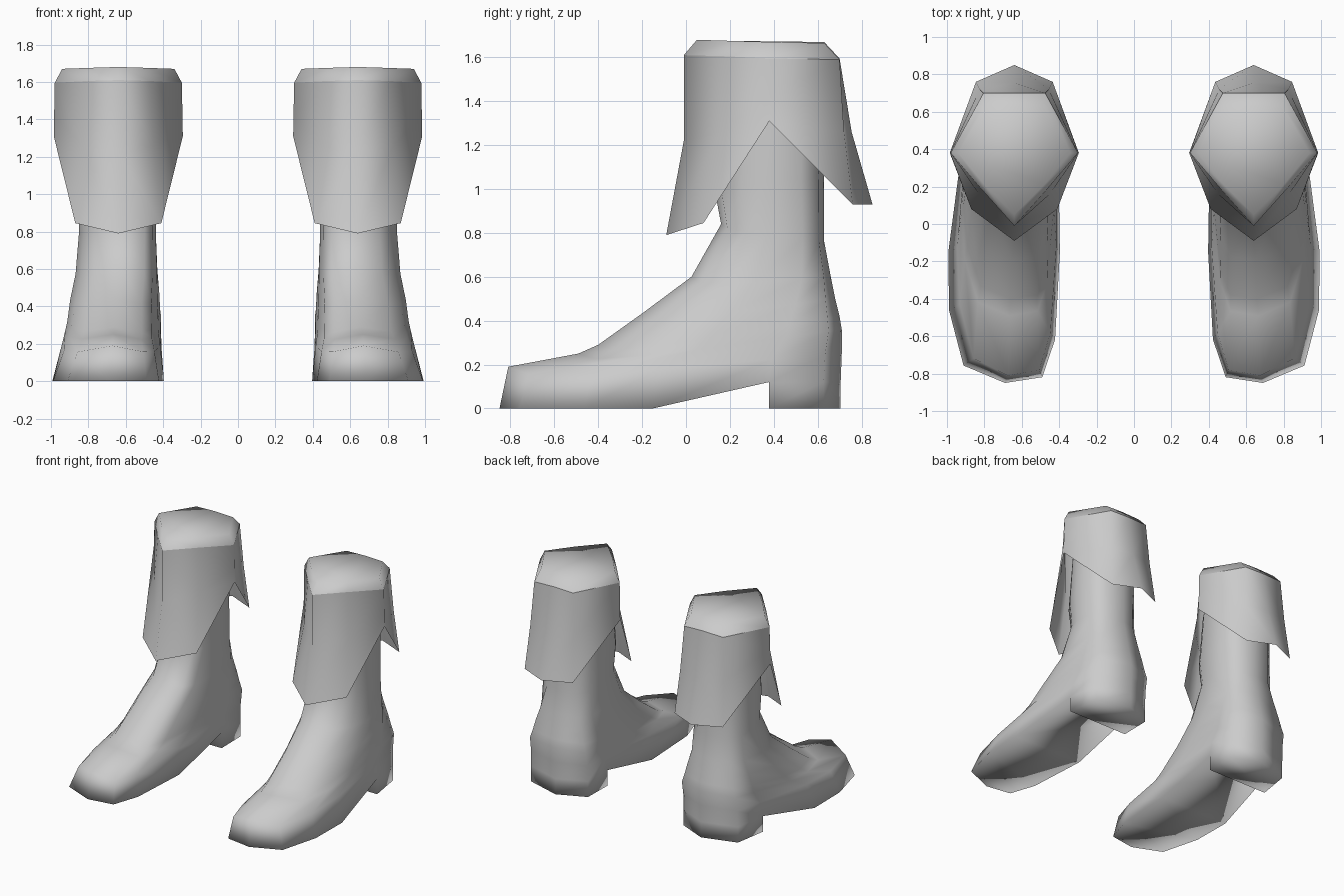
import bpy
from mathutils import Vector

cube = bpy.data.objects.get("Cube")
if cube:
    bpy.data.objects.remove(cube)

grey = bpy.data.materials.new("plain_grey")
grey.use_nodes = True
GREY = (0.6, 0.6, 0.6, 1)
grey.diffuse_color = GREY
grey.node_tree.nodes["Principled BSDF"].inputs["Base Color"].default_value = GREY


def lerp(a, b, t):
    return a + (b - a) * t


def loft(rings):
    """Join closed rings of equal length with quads."""
    n = len(rings[0])
    verts = [p for ring in rings for p in ring]
    faces = []
    for r in range(len(rings) - 1):
        for i in range(n):
            j = (i + 1) % n
            faces.append((r * n + i, r * n + j, (r + 1) * n + j, (r + 1) * n + i))
    return verts, faces


def make_pair(name, verts, faces):
    """Smooth part of the left boot, mirrored to the right one."""
    mesh = bpy.data.meshes.new(name)
    mesh.from_pydata(verts, [], faces)
    mesh.materials.append(grey)
    mesh.shade_smooth()
    obj = bpy.data.objects.new(name, mesh)
    bpy.context.collection.objects.link(obj)
    mirror = obj.modifiers.new("other_boot", "MIRROR")
    mirror.use_mirror_merge = False


# Foot outline: share of half width and share of length, toe to heel
OUTER = [(0.53, 0.06), (0.86, 0.25), (1, 0.45), (1, 0.79), (0.97, 0.95)]
INNER = [(-0.7, 0.02), (-0.9, 0.15), (-1, 0.45), (-1, 0.79), (-1, 0.94)]
OUTLINE = [(-0.13, 0)] + OUTER + [(-0.1, 1)] + INNER[::-1]
HEEL = range(4, 9)


def foot_ring(front, back, front_width, back_width, front_x, heel_share, crown):
    """Tilted ring; heel_share squares its back, crown rounds its front."""
    ring = []
    for s, v in OUTLINE:
        drop = crown * abs(s - OUTLINE[0][0]) * (1 - v)
        if 0.9 < v < 1:
            s *= heel_share
        x = lerp(front_x, 0.645, v) + s * lerp(front_width, back_width, v)
        z = lerp(front[1], back[1], v) - drop
        ring.append(Vector((x, lerp(front[0], back[0], v), z)))
    return ring


# Boot body: rings rising from the ground edge to the shaft
ground = foot_ring((-0.85, 0), (0.705, 0), 0.35, 0.235, 0.735, 1, 0)
for i in HEEL:
    ground[i].z = 0.12
body = [
    ground,
    foot_ring((-0.81, 0.19), (0.71, 0.25), 0.29, 0.235, 0.71, 1, 0.06),
    foot_ring((-0.49, 0.25), (0.71, 0.36), 0.26, 0.235, 0.70, 1, 0.05),
    foot_ring((-0.40, 0.29), (0.70, 0.42), 0.25, 0.235, 0.69, 0.92, 0.05),
    foot_ring((-0.19, 0.44), (0.68, 0.5), 0.235, 0.23, 0.68, 0.85, 0.05),
    foot_ring((0.025, 0.6), (0.66, 0.6), 0.22, 0.215, 0.655, 0.75, 0.04),
    foot_ring((0.16, 0.84), (0.63, 0.76), 0.21, 0.2, 0.645, 0.62, 0.02),
    foot_ring((0.13, 1.0), (0.63, 1.06), 0.21, 0.2, 0.645, 0.62, 0),
    foot_ring((0.17, 1.4), (0.63, 1.4), 0.20, 0.2, 0.645, 0.62, 0),
]
verts, faces = loft(body)
# Sole strips between the inner and outer edges
n = len(OUTLINE)
faces.append((0, n - 1, 1))
for i in range(1, HEEL[0]):
    faces.append((i, n - i, n - i - 1, i + 1))
# Heel block dropped from the arch to the ground
first = len(verts)
drop = range(first, first + len(HEEL))
verts += [Vector((ground[i].x, ground[i].y, 0)) for i in HEEL]
for k in range(len(HEEL) - 1):
    faces.append((HEEL[k + 1], HEEL[k], drop[k], drop[k + 1]))
faces.append((HEEL[0], HEEL[-1], drop[-1], drop[0]))
faces.append(tuple(reversed(drop)))
make_pair("boot_body", verts, faces)


def cuff_ring(front, front_mid, side, back_corner, back):
    """Ring from half-width, y and z of five points on one side."""
    half = [front, front_mid, side, back_corner, back]
    path = [(1, p) for p in half] + [(-1, p) for p in half[3:0:-1]]
    return [Vector((0.64 + s * p[0], p[1], p[2])) for s, p in path]


# Folded cuff: pointed flaps front and back, notched at the sides
rim = cuff_ring((0, -0.01, 1.61), (0.17, 0.18, 1.605), (0.34, 0.38, 1.595),
                (0.165, 0.70, 1.59), (0, 0.70, 1.595))
waist = cuff_ring((0, -0.01, 1.22), (0.19, 0.16, 1.26), (0.343, 0.38, 1.42),
                  (0.185, 0.72, 1.26), (0, 0.755, 1.26))
hem = cuff_ring((0, -0.09, 0.79), (0.23, 0.08, 0.845), (0.345, 0.38, 1.31),
                (0.205, 0.76, 0.93), (0, 0.85, 0.93))
make_pair("cuff", *loft([hem, waist, rim]))

# Bevelled cap closing the top of the cuff
cap = cuff_ring((0, 0.05, 1.68), (0.16, 0.21, 1.675), (0.30, 0.38, 1.67),
                (0.155, 0.63, 1.665), (0, 0.63, 1.67))
verts, faces = loft([rim, cap])
faces.append(tuple(range(len(rim), 2 * len(rim))))
make_pair("cuff_top", verts, faces)
